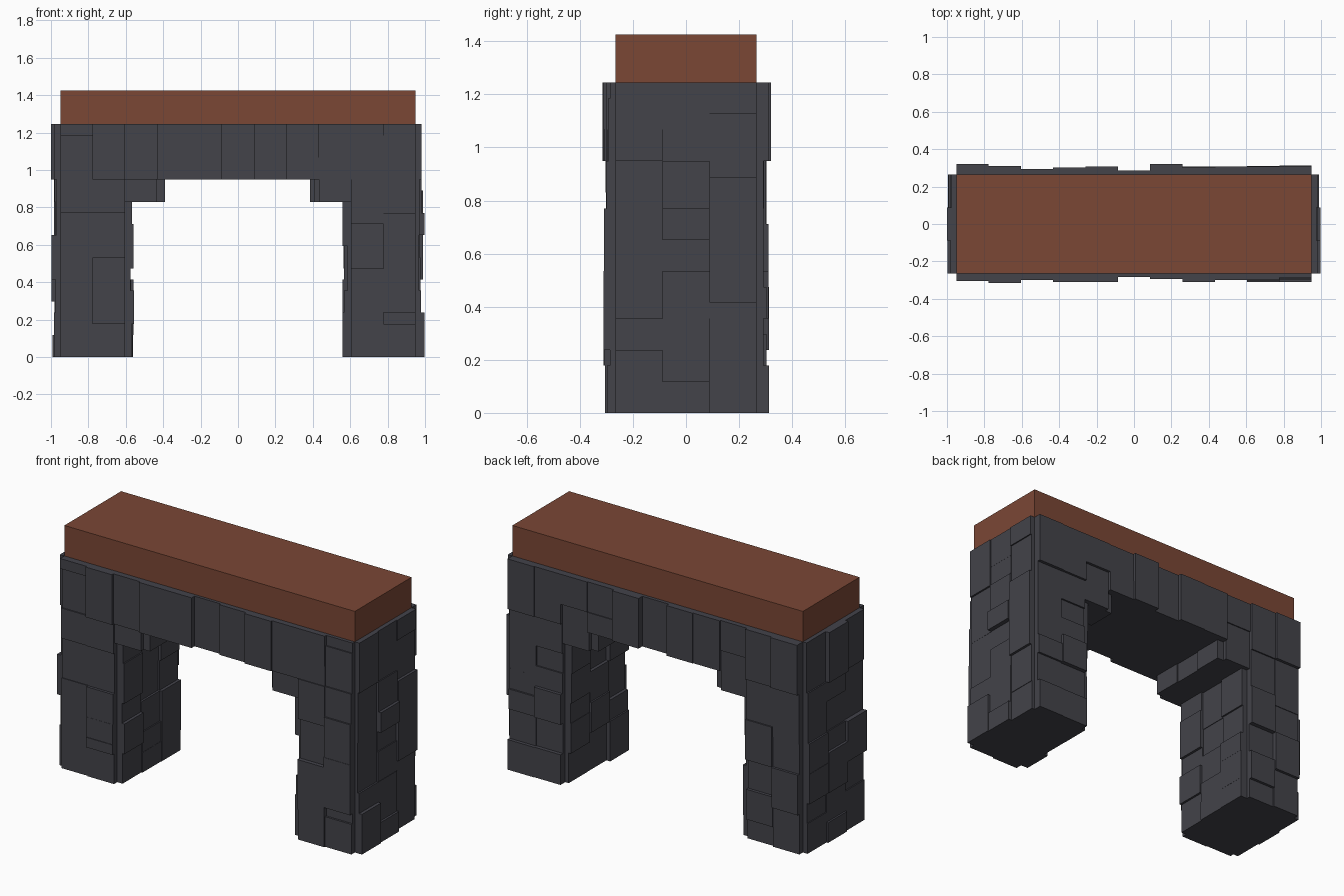
import bpy
import bmesh
import random
from mathutils import Matrix, Vector

random.seed(4)
cube = bpy.data.objects.get("Cube")
if cube:
    bpy.data.objects.remove(cube)

HALF_X, HALF_Y, TOP = 0.95, 0.265, 1.245
COL = 2 * HALF_X / 11          # stone column width on the long faces
SIDE = 2 * HALF_Y / 3          # stone column width on the short faces
ROW = TOP / 21                 # height of one course
INNER = HALF_X - 2 * COL       # inner face of the pillars
CORBEL = INNER - COL
SPRING, UNDER = 14 * ROW, 16 * ROW


def material(name, rgb):
    mat = bpy.data.materials.new(name)
    mat.use_nodes = True
    mat.diffuse_color = (*rgb, 1)
    bsdf = mat.node_tree.nodes["Principled BSDF"]
    bsdf.inputs["Base Color"].default_value = (*rgb, 1)
    bsdf.inputs["Roughness"].default_value = 0.9
    return mat


stone = material("dark stone", (0.056, 0.056, 0.068))
clay = material("red brown clay", (0.197, 0.063, 0.036))


def add_box(bm, low, high):
    low, high = Vector(low), Vector(high)
    place = Matrix.Translation((low + high) / 2) @ Matrix.Diagonal((*(high - low), 1))
    bmesh.ops.create_cube(bm, size=1, matrix=place)


def finish(name, bm, mat):
    mesh = bpy.data.meshes.new(name)
    bm.to_mesh(mesh)
    bm.free()
    mesh.materials.append(mat)
    obj = bpy.data.objects.new(name, mesh)
    bpy.context.collection.objects.link(obj)


def block(name, low, high, mat):
    bm = bmesh.new()
    add_box(bm, low, high)
    finish(name, bm, mat)


def stones(name, axis, sign, plane, start, width, columns, tops=None):
    """Facing stones: each column lists the courses where one stone meets the next."""
    bm = bmesh.new()
    for i, courses in enumerate(columns):
        a = start + i * width
        for low, high in zip(courses, courses[1:]):
            depth = random.uniform(0.018, 0.048)
            if tops and high == 21:
                depth = tops[i]
            near, far = sorted((sign * plane, sign * (plane + depth)))
            if axis == "x":
                add_box(bm, (near, a, low * ROW), (far, a + width, high * ROW))
            else:
                add_box(bm, (a, near, low * ROW), (a + width, far, high * ROW))
    finish(name, bm, stone)


def courses(low, high):
    """Random stone heights between two courses."""
    marks = [low]
    while high - marks[-1] > 4:
        marks.append(marks[-1] + random.choice((2, 3, 4)))
    if high - marks[-1] == 1:
        marks.pop()
    return marks + [high]


# Solid cores of the arch
for side, s in (("right", -1), ("left", 1)):
    xs = sorted((s * INNER, s * HALF_X))
    block(side + "_pillar", (xs[0], -HALF_Y, 0), (xs[1], HALF_Y, TOP), stone)
    xs = sorted((s * CORBEL, s * INNER))
    block(side + "_corbel", (xs[0], -HALF_Y, SPRING), (xs[1], HALF_Y, UNDER), stone)
block("beam", (-INNER, -HALF_Y, UNDER), (INNER, HALF_Y, TOP), stone)

# Front facing
front = [(0, 9, 13, 16, 20, 21), (0, 3, 4, 6, 9, 13, 16, 21), (14, 16, 21),
         (16, 21), (16, 21), (16, 21), (16, 21), (16, 18, 21),
         (14, 16, 21), (0, 3, 6, 8, 12, 14, 16, 18, 21), (0, 3, 4, 9, 13, 16, 20, 21)]
stones("front_stones", "y", -1, HALF_Y, -HALF_X, COL, front,
       (.04, .05, .035, .045, .045, .018, .03, .045, .035, .035, .02))

# Back facing, with the same outline
back = [courses(c[0], 16) + [21] if c[0] == 0 else c for c in front]
back[2] = back[8] = (14, 18, 21)
stones("back_stones", "y", 1, HALF_Y, -HALF_X, COL, back,
       (.055, .045, .03, .038, .042, .02, .055, .038, .042, .042, .046))

# Outer end facings
left_end = [(0, 4, 6, 11, 16, 21), (0, 2, 6, 9, 11, 13, 16, 18, 21), (0, 3, 7, 15, 19, 21)]
right_end = [courses(0, 16) + [21] for _ in range(3)]
stones("left_end_stones", "x", 1, HALF_X, -HALF_Y, SIDE, left_end, (.03, .025, .03))
stones("right_end_stones", "x", -1, HALF_X, -HALF_Y, SIDE, right_end, (.03, .05, .025))

# Facings inside the opening and on the corbel ends
for side, s in (("right", -1), ("left", 1)):
    inner = [courses(0, 14) for _ in range(3)]
    stones(side + "_inner_stones", "x", -s, -INNER, -HALF_Y, SIDE, inner)
    stones(side + "_corbel_stones", "x", -s, -CORBEL, -HALF_Y, SIDE, [(14, 16)] * 3)

# Slab on top
block("top_slab", (-HALF_X, -HALF_Y, TOP), (HALF_X, HALF_Y, 1.425), clay)
